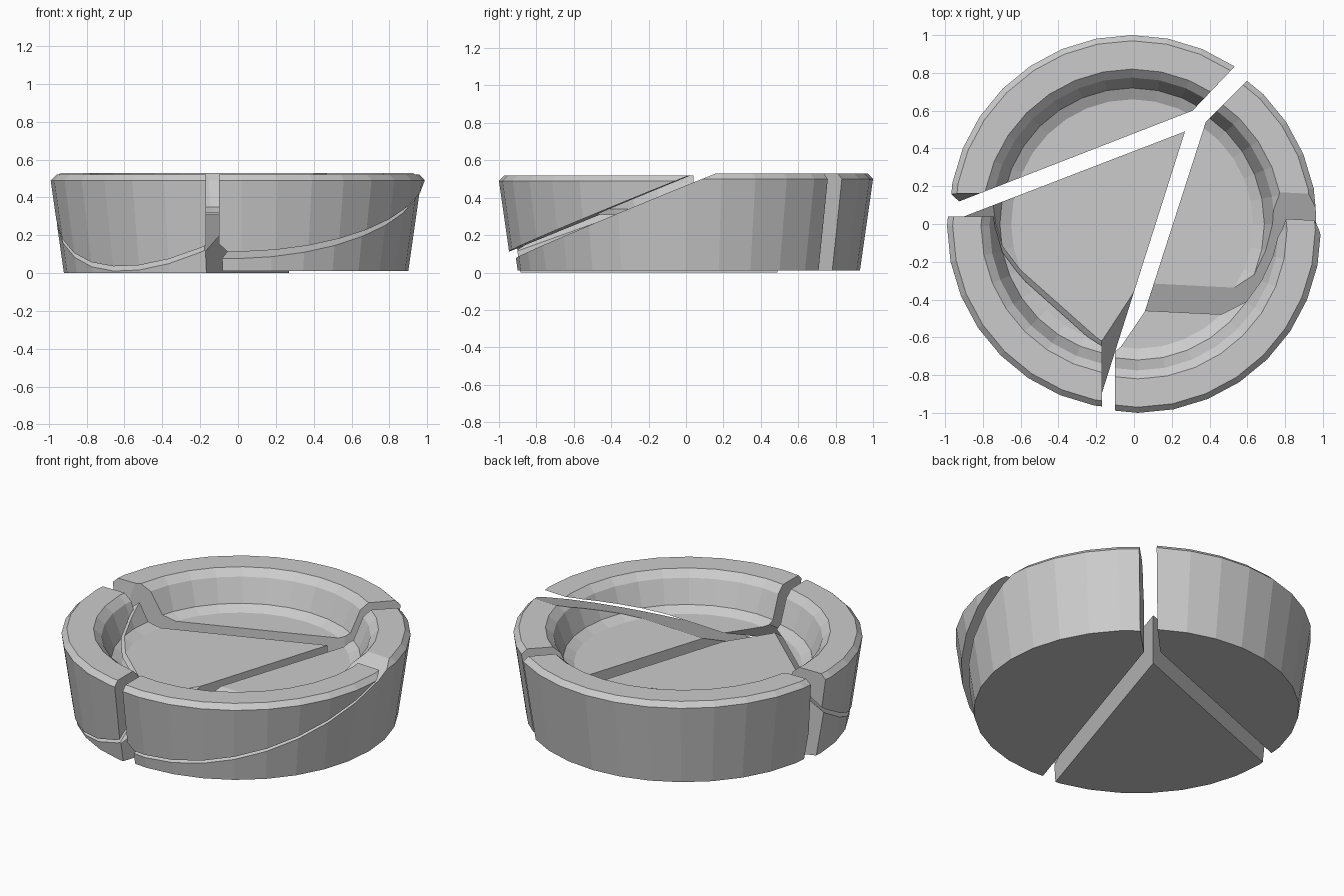
import bpy, bmesh, math
from mathutils import Vector

if "Cube" in bpy.data.objects:
    bpy.data.objects.remove(bpy.data.objects["Cube"])

SIDES = 32
# dish cross-section (radius, height): base, outer wall, chamfered rim, inner wall, floor
PROFILE = [(0, 0), (.90, 0), (.97, .49), (.94, .52), (.79, .52),
           (.745, .48), (.69, .34), (.63, .31), (0, .31)]


def dish(offset):
    """Whole lathed dish, moved by offset."""
    bm = bmesh.new()
    rings = []
    for r, z in PROFILE:
        n = SIDES if r else 1
        rings.append([bm.verts.new((r * math.cos(2 * math.pi * i / SIDES) + offset[0],
                                    r * math.sin(2 * math.pi * i / SIDES) + offset[1],
                                    z + offset[2])) for i in range(n)])
    bm.faces.new(rings[1][::-1])
    bm.faces.new(rings[-2])
    for a, b in zip(rings[1:-2], rings[2:-1]):
        for i in range(SIDES):
            j = (i + 1) % SIDES
            bm.faces.new((a[i], a[j], b[j], b[i]))
    for ring in (rings[0], rings[-1]):
        bm.verts.remove(ring[0])
    return bm


def wall(p, q):
    """Vertical break through two plan points; the left side of p->q is kept."""
    d = Vector((q[0] - p[0], q[1] - p[1], 0))
    return Vector((p[0], p[1], 0)), Vector((d.y, -d.x, 0)).normalized()


def slope(a, b, c, keep_above):
    """Slanted break through three points, keeping what lies above or below."""
    a, b, c = Vector(a), Vector(b), Vector(c)
    n = (b - a).cross(c - a).normalized()
    if (n.z > 0) == keep_above:
        n = -n
    return a, n


def shard(name, offset, cuts):
    bm = dish(offset)
    for co, no in cuts:
        bmesh.ops.bisect_plane(bm, geom=bm.verts[:] + bm.edges[:] + bm.faces[:],
                               dist=1e-5, plane_co=co, plane_no=no, clear_outer=True)
        rim = [e for e in bm.edges if e.is_boundary]
        bmesh.ops.holes_fill(bm, edges=rim, sides=0)
    bmesh.ops.recalc_face_normals(bm, faces=bm.faces[:])
    mesh = bpy.data.meshes.new(name)
    bm.to_mesh(mesh)
    bm.free()
    bpy.context.collection.objects.link(bpy.data.objects.new(name, mesh))


# back third with rim
shard("back_shard", (-.01, .03, .01), [
    wall((-.95, .11), (.31, .60)),
    wall((.31, .60), (.52, .82)),
    slope((-.95, .16, .52), (-.78, .16, .52), (-.95, .11, .1), False)])

# pointed left base wedge, under the left rim shard
shard("left_base_shard", (-.02, 0, 0), [
    wall((.27, .49), (-.90, .04)),
    wall((0, -.36), (.27, .49)),
    slope((-.65, -.20, .31), (-.20, -.60, .31), (-.60, -.69, .01), False),
    slope((0, -.36, .31), (-.17, -.62, .31), (-.17, -.92, .10), False)])

# left rim chip
shard("left_rim_shard", (-.02, -.01, 0), [
    wall((-.17, -1), (-.17, 0)),
    wall((0, .04), (-1, .04)),
    slope((-.67, -.22, .31), (-.22, -.62, .31), (-.62, -.71, .02), True)])

# right third, under the front rim shard
shard("right_base_shard", (0, 0, .01), [
    wall((.60, .76), (.38, .54)),
    wall((.38, .54), (.10, -.33)),
    slope((.10, -.34, .31), (.50, -.36, .31), (.3, .13, .505), False)])

# front rim chip
shard("front_rim_shard", (.02, -.03, 0), [
    wall((-.10, 0), (-.10, -1)),
    slope((.09, -.46, .31), (.50, -.48, .31), (.8, -.01, .505), True),
    slope((.08, -.43, .31), (-.09, -.68, .31), (-.09, -.98, .12), True)])
